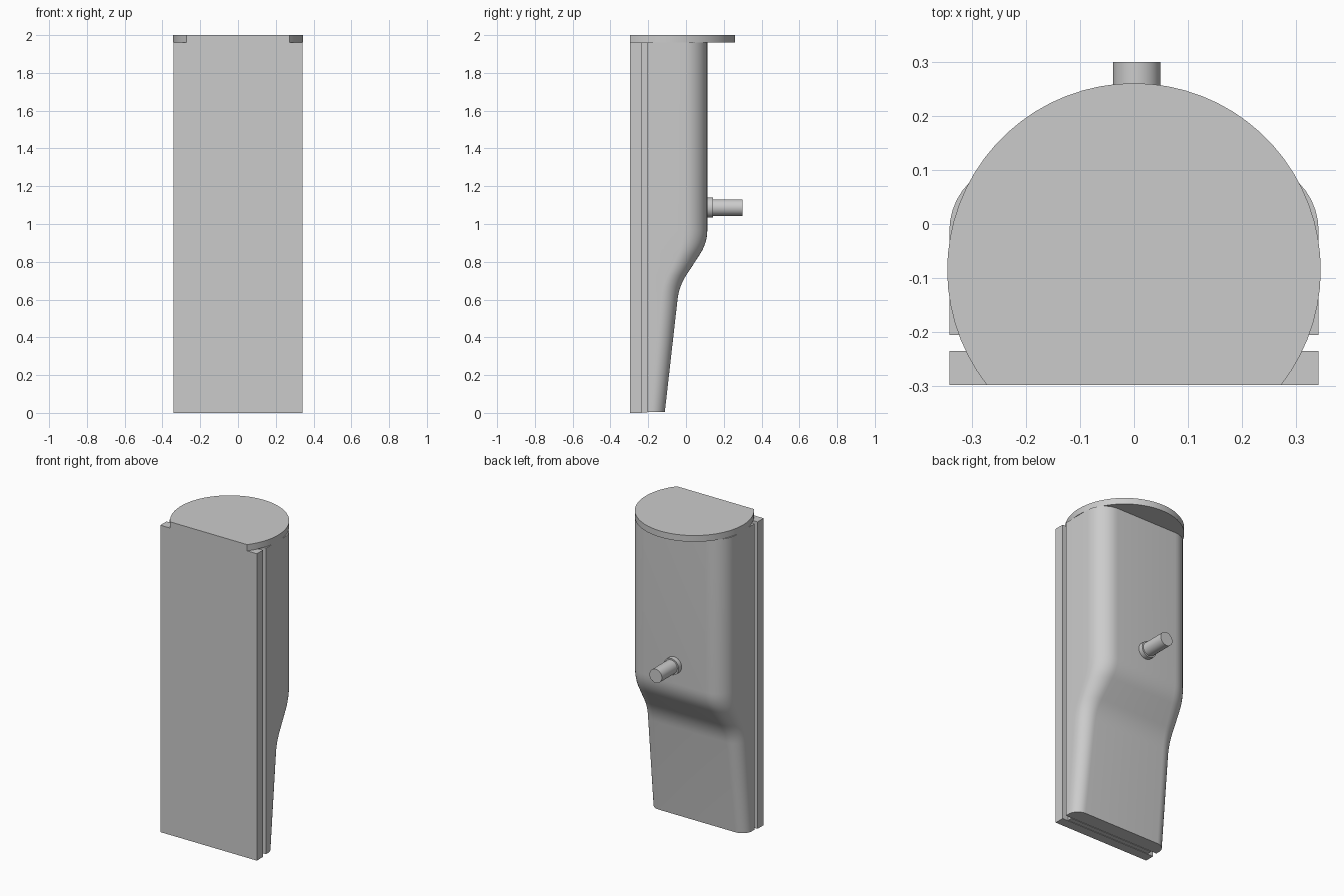
import bpy, bmesh, math
from mathutils import Matrix

cube = bpy.data.objects.get("Cube")
if cube:
    bpy.data.objects.remove(cube, do_unlink=True)

grey = bpy.data.materials.new("light grey")
grey.use_nodes = True
COLOUR = (0.6, 0.6, 0.6, 1)
grey.diffuse_color = COLOUR
grey.node_tree.nodes["Principled BSDF"].inputs["Base Color"].default_value = COLOUR


def finish(name, bm, angle=None):
    """Turn a bmesh into a named grey object, smooth below the given angle."""
    bmesh.ops.recalc_face_normals(bm, faces=bm.faces)
    mesh = bpy.data.meshes.new(name)
    bm.to_mesh(mesh)
    bm.free()
    mesh.materials.append(grey)
    ob = bpy.data.objects.new(name, mesh)
    bpy.context.collection.objects.link(ob)
    if angle:
        bpy.ops.object.select_all(action='DESELECT')
        ob.select_set(True)
        bpy.context.view_layer.objects.active = ob
        bpy.ops.object.shade_smooth_by_angle(angle=math.radians(angle))
    return ob


def loft(name, rings, angle=None):
    """Skin a stack of equal-length closed rings and cap both ends."""
    bm = bmesh.new()
    vs = [[bm.verts.new(p) for p in ring] for ring in rings]
    n = len(vs[0])
    for a, b in zip(vs, vs[1:]):
        for i in range(n):
            j = (i + 1) % n
            bm.faces.new((a[i], a[j], b[j], b[i]))
    bm.faces.new(vs[0][::-1])
    bm.faces.new(vs[-1])
    return finish(name, bm, angle)


def box(name, x, y0, y1, z0, z1):
    outline = [(-x, y0), (x, y0), (x, y1), (-x, y1)]
    return loft(name, [[(px, py, z) for px, py in outline] for z in (z0, z1)])


def cylinder(name, x, z, y0, y1, r):
    bm = bmesh.new()
    bmesh.ops.create_cone(
        bm, cap_ends=True, segments=32, radius1=r, radius2=r, depth=y1 - y0,
        matrix=Matrix.Translation((x, (y0 + y1) / 2, z)) @ Matrix.Rotation(math.pi / 2, 4, 'X'))
    return finish(name, bm, 40)


def fillet(p, c, q, size, steps=6):
    """Round corner c between p and q with a quadratic curve."""
    def toward(t):
        d = math.dist(c, t)
        return [c[i] + (t[i] - c[i]) * size / d for i in (0, 1)]
    a, b = toward(p), toward(q)
    return [tuple((1 - t) ** 2 * a[i] + 2 * t * (1 - t) * c[i] + t * t * b[i] for i in (0, 1))
            for t in (k / steps for k in range(steps + 1))]


# Housing: rounded-back section whose back follows a side profile (y, z)
HALF, FRONT, TOP = 0.341, -0.205, 1.96
p0, p1, p2, p3 = (-0.112, 0.006), (-0.037, 0.67), (0.113, 0.9), (0.113, TOP)
profile = [p0] + fillet(p0, p1, p2, 0.07) + fillet(p1, p2, p3, 0.07) + [p3]
rings = []
for back, z in profile:
    r = 0.07 + 0.055 * (back - p0[0]) / (p3[0] - p0[0])
    arc = [(HALF - r + r * math.cos(a), back - r + r * math.sin(a))
           for a in (math.pi / 2 * k / 10 for k in range(11))]
    outline = [(HALF, FRONT)] + arc + [(-x, y) for x, y in reversed(arc)] + [(-HALF, FRONT)]
    rings.append([(x, y, z) for x, y in outline])
loft("housing", rings, 35)

# Front plate and the narrower web that leaves a groove on each side
box("front_plate", HALF, -0.297, -0.235, 0, TOP)
box("groove_web", 0.30, -0.236, -0.204, 0.003, TOP)

# Round lid cut flat along the front
R, CY, CUT = 0.345, -0.085, -0.297
start = math.asin((CUT - CY) / R)
N = 48
lid = [(R * math.cos(a), CY + R * math.sin(a))
       for a in (start + (math.pi - 2 * start) * k / N for k in range(N + 1))]
loft("lid", [[(x, y, z) for x, y in lid] for z in (TOP, 2.0)], 40)

# Back spout with its collar
cylinder("spout_collar", 0.005, 1.087, 0.10, 0.143, 0.053)
cylinder("spout", 0.005, 1.087, 0.10, 0.299, 0.044)
